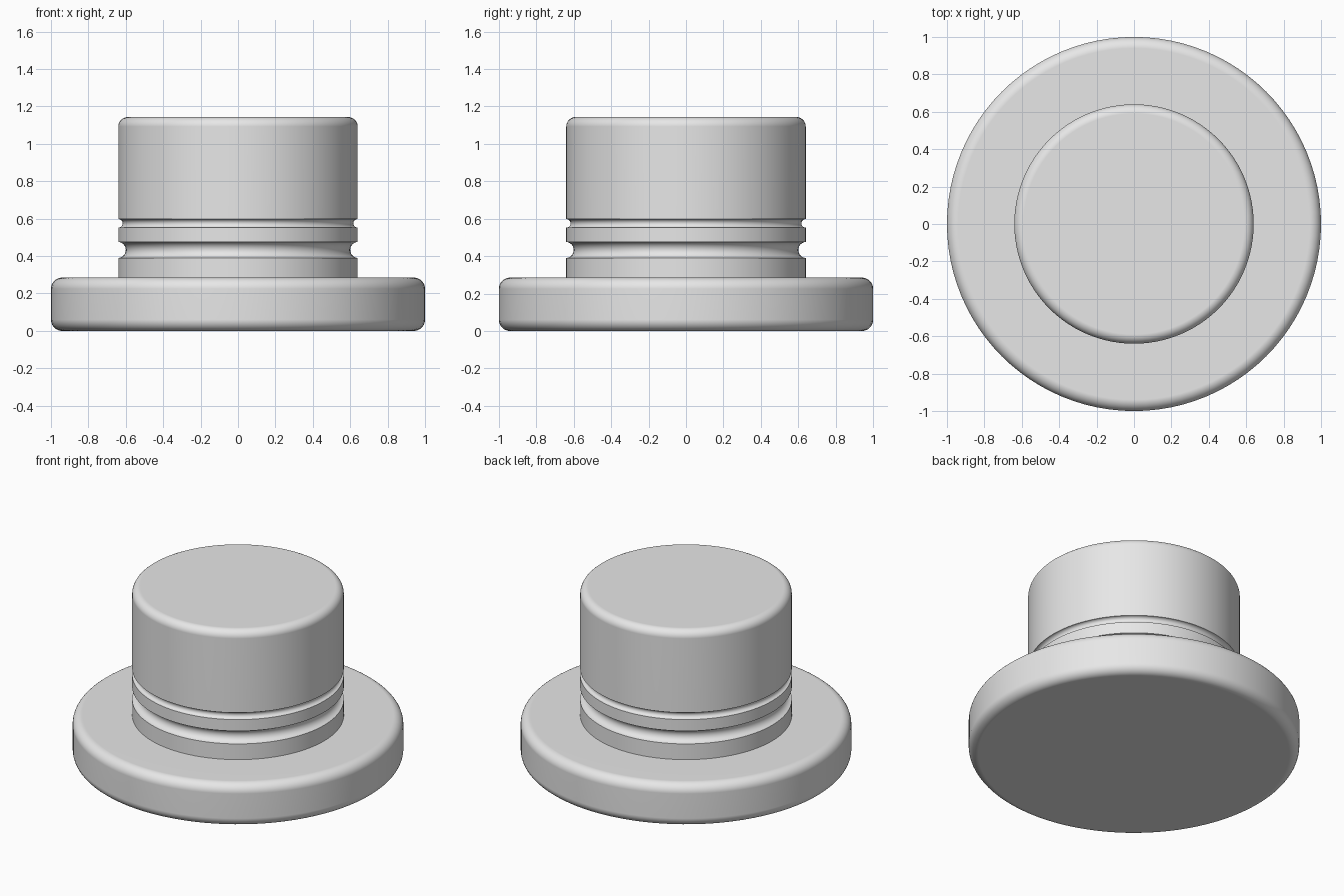
import bpy
import bmesh
from math import cos, sin, pi, radians

cube = bpy.data.objects.get("Cube")
if cube:
    bpy.data.objects.remove(cube, do_unlink=True)

SEGMENTS = 96
FLANGE_R, FLANGE_TOP, FLANGE_FILLET = 1.0, 0.285, 0.06
STEM_R, STEM_TOP, STEM_FILLET = 0.64, 1.143, 0.05

grey = bpy.data.materials.new("plain grey")
grey.use_nodes = True
colour = (0.8, 0.8, 0.8, 1)
grey.diffuse_color = colour
grey.node_tree.nodes["Principled BSDF"].inputs["Base Color"].default_value = colour


def arc(x, z, r, start, end, steps=8):
    """Profile points along an arc, angles in degrees."""
    angles = [radians(start + (end - start) * i / steps) for i in range(steps + 1)]
    return [(x + r * cos(a), z + r * sin(a)) for a in angles]


def groove(z, r, depth):
    """Round-bottomed groove with short straight lips in the stem wall."""
    bottom = arc(STEM_R - depth + r, z, r, 270, 90, 12)
    return [(STEM_R, z - r)] + [p for p in bottom if p[0] < STEM_R] + [(STEM_R, z + r)]


def lathe(name, profile, cap_bottom=False, cap_top=False):
    """Turn an (radius, height) profile around z and close the chosen ends."""
    bm = bmesh.new()
    rings = [[bm.verts.new((r * cos(2 * pi * i / SEGMENTS), r * sin(2 * pi * i / SEGMENTS), z))
              for i in range(SEGMENTS)] for r, z in profile]
    for low, high in zip(rings, rings[1:]):
        for i in range(SEGMENTS):
            j = (i + 1) % SEGMENTS
            bm.faces.new((low[i], low[j], high[j], high[i]))
    if cap_bottom:
        bm.faces.new(rings[0][::-1])
    if cap_top:
        bm.faces.new(rings[-1])
    mesh = bpy.data.meshes.new(name)
    bm.to_mesh(mesh)
    bm.free()
    mesh.materials.append(grey)
    obj = bpy.data.objects.new(name, mesh)
    bpy.context.collection.objects.link(obj)
    bpy.ops.object.select_all(action='DESELECT')
    obj.select_set(True)
    bpy.context.view_layer.objects.active = obj
    bpy.ops.object.shade_smooth_by_angle(angle=radians(30))
    # Keep the flat ends flat beside the rounded edges
    obj.modifiers.new("flat_ends", 'WEIGHTED_NORMAL').keep_sharp = True
    return obj


# Wide round flange with rounded rims, open where the stem joins
f = FLANGE_FILLET
lathe("flange",
      arc(FLANGE_R - f, f, f, -90, 0)
      + arc(FLANGE_R - f, FLANGE_TOP - f, f, 0, 90)
      + [(STEM_R, FLANGE_TOP)],
      cap_bottom=True)

# Stem with a large and a small groove and a rounded top
s = STEM_FILLET
lathe("stem",
      [(STEM_R, FLANGE_TOP)]
      + groove(0.433, 0.043, 0.04)
      + groove(0.575, 0.023, 0.023)
      + arc(STEM_R - s, STEM_TOP - s, s, 0, 90),
      cap_top=True)
